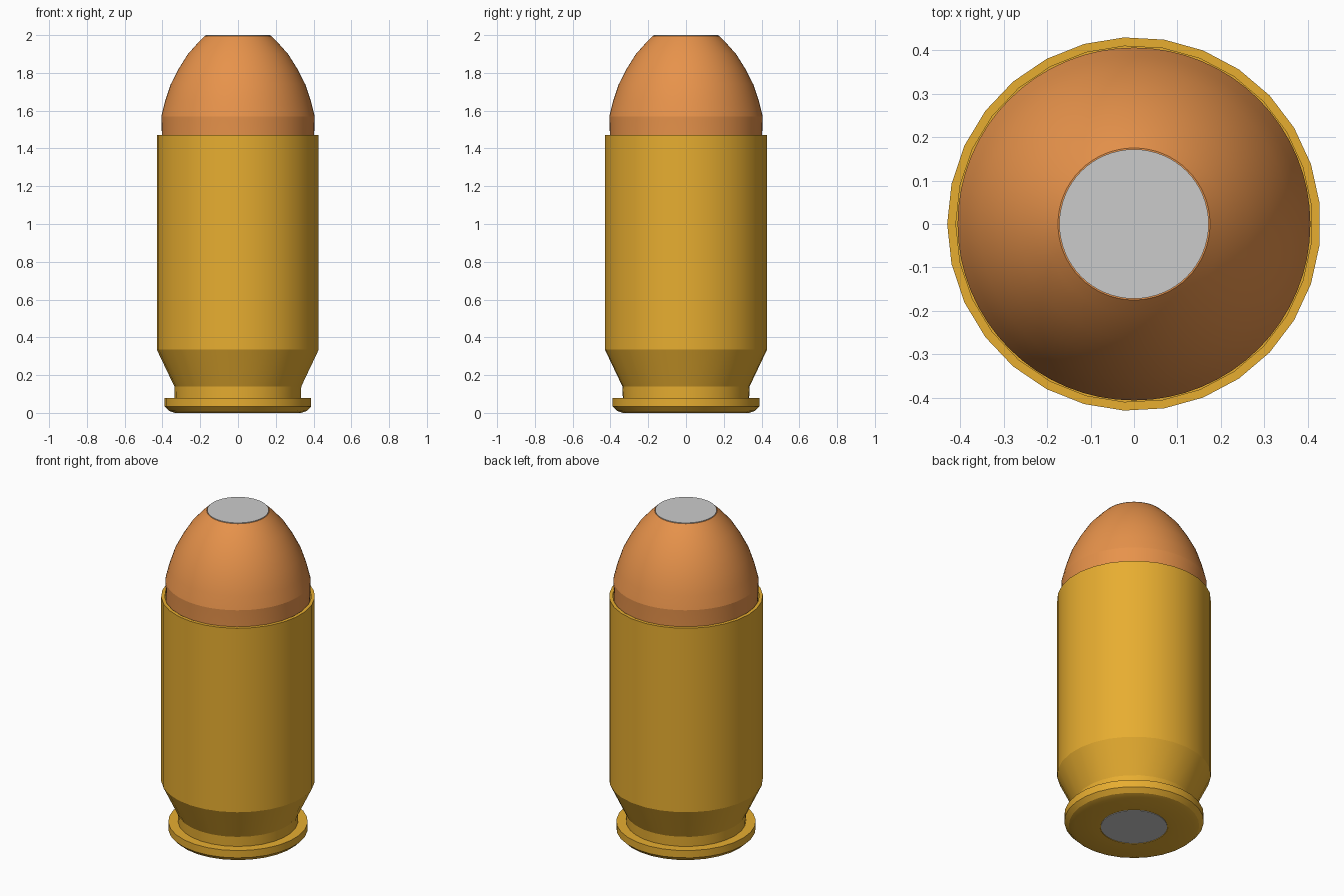
import bpy
import bmesh
from math import pi, cos, sin, radians

cube = bpy.data.objects.get("Cube")
if cube:
    bpy.data.objects.remove(cube, do_unlink=True)


def make_material(name, colour):
    mat = bpy.data.materials.new(name)
    mat.use_nodes = True
    mat.diffuse_color = colour
    mat.node_tree.nodes["Principled BSDF"].inputs["Base Color"].default_value = colour
    return mat


def lathe(name, profile, sides, smooth_angle, mat=None):
    """Spin (radius, height) points around z; radius 0 closes to a point."""
    bm = bmesh.new()
    rings = []
    for r, z in profile:
        count = sides if r > 0 else 1
        angles = [pi + 2 * pi * i / sides for i in range(count)]
        rings.append([bm.verts.new((r * cos(a), r * sin(a), z)) for a in angles])
    for low, high in zip(rings, rings[1:]):
        for i in range(sides):
            j = (i + 1) % sides
            corners = [low[i % len(low)], low[j % len(low)],
                       high[j % len(high)], high[i % len(high)]]
            bm.faces.new(list(dict.fromkeys(corners)))
    bmesh.ops.recalc_face_normals(bm, faces=bm.faces)
    mesh = bpy.data.meshes.new(name)
    bm.to_mesh(mesh)
    bm.free()
    obj = bpy.data.objects.new(name, mesh)
    bpy.context.collection.objects.link(obj)
    if mat:
        mesh.materials.append(mat)
    bpy.ops.object.select_all(action="DESELECT")
    obj.select_set(True)
    bpy.context.view_layer.objects.active = obj
    bpy.ops.object.shade_smooth_by_angle(angle=radians(smooth_angle))
    return obj


brass = make_material("brass", (0.8, 0.42, 0.03, 1))
copper = make_material("copper", (0.8, 0.29, 0.07, 1))

# Casing: rimmed base, extractor groove, tapered shoulder, hollow mouth
lathe("casing", [
    (0, 0.004), (0.19, 0.004), (0.19, 0), (0.335, 0), (0.365, 0.01),
    (0.39, 0.035), (0.39, 0.08), (0.335, 0.08), (0.337, 0.14),
    (0.43, 0.335), (0.43, 1.47), (0.41, 1.47), (0.41, 1.1), (0, 1.1),
], 29, 20, brass)

# Jacket: straight shank and rounded nose with a flat tip
lathe("bullet_jacket", [
    (0, 1.12), (0.39, 1.12), (0.403, 1.16), (0.403, 1.47), (0.406, 1.57),
    (0.386, 1.65), (0.356, 1.74), (0.315, 1.82), (0.265, 1.9),
    (0.205, 1.967), (0.175, 1.996), (0, 1.996),
], 64, 12, copper)

# Exposed core at the tip
lathe("bullet_core", [(0, 1.98), (0.172, 1.98), (0.172, 2), (0, 2)], 64, 30)

# Primer set in the base
lathe("primer", [(0, 0), (0.185, 0), (0.185, 0.03), (0, 0.03)], 48, 30)
